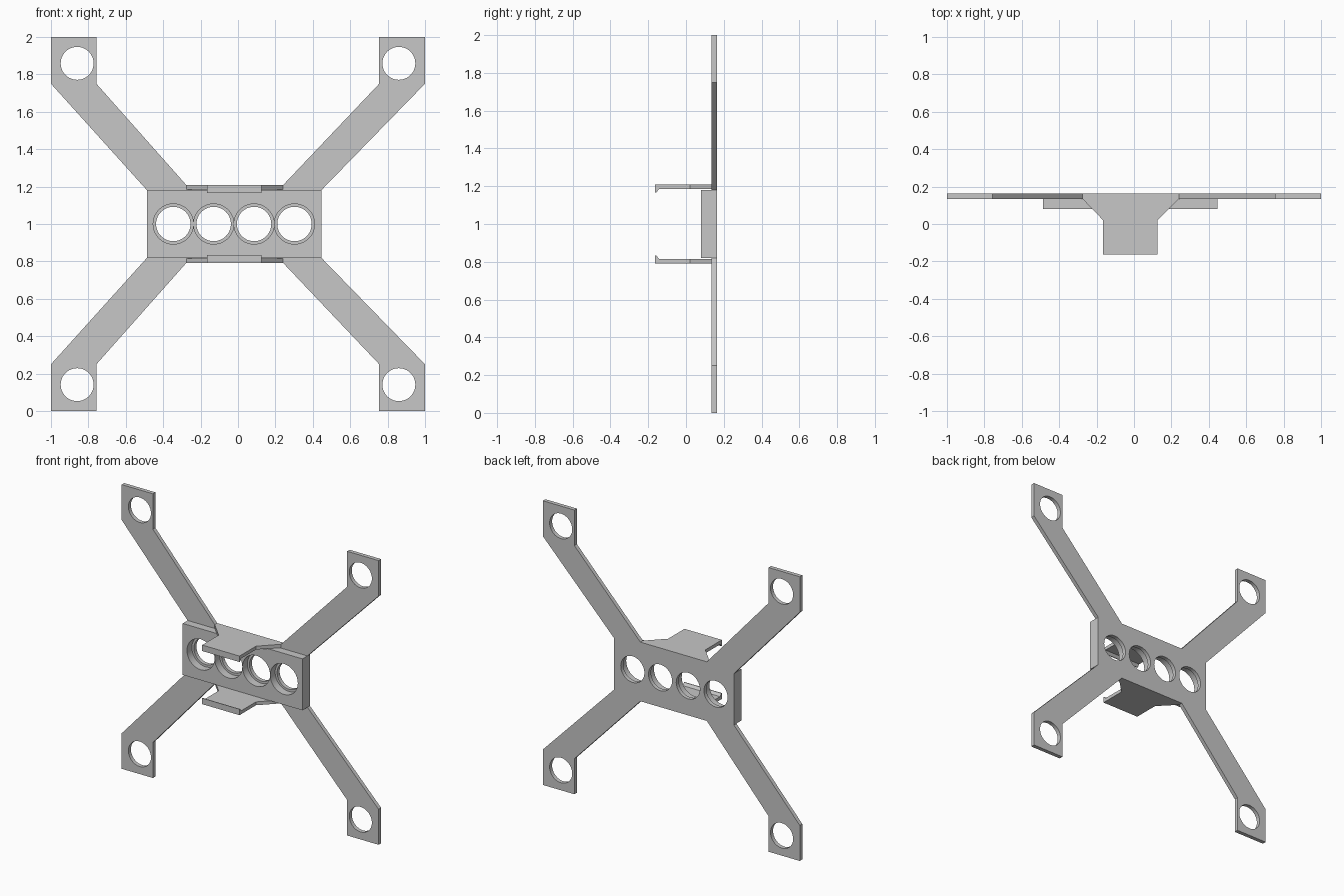
import bpy
import bmesh
from math import cos, sin, pi, radians

cube = bpy.data.objects.get("Cube")
if cube:
    bpy.data.objects.remove(cube)

grey = bpy.data.materials.new("light grey")
grey.use_nodes = True
colour = (0.57, 0.57, 0.57, 1)
grey.diffuse_color = colour
grey.node_tree.nodes["Principled BSDF"].inputs["Base Color"].default_value = colour

# Rotations that lay a flat profile in the front, top or side plane
PLANES = {"front": (radians(90), 0, 0), "top": (0, 0, 0),
          "side": (radians(90), 0, radians(90))}
AXIS = {"front": 1, "top": 2, "side": 0}


def circle(x, y, r, n=48):
    return [(x + r * cos(2 * pi * i / n), y + r * sin(2 * pi * i / n)) for i in range(n)]


def slab(name, outlines, plane, near, far):
    """Extrude an outline (further outlines are holes) between two depths."""
    curve = bpy.data.curves.new(name, "CURVE")
    curve.dimensions = "2D"
    curve.fill_mode = "BOTH"
    curve.extrude = abs(far - near) / 2
    for points in outlines:
        spline = curve.splines.new("POLY")
        spline.points.add(len(points) - 1)
        for p, (u, v) in zip(spline.points, points):
            p.co = (u, v, 0, 1)
        spline.use_cyclic_u = True
    obj = bpy.data.objects.new(name, curve)
    bpy.context.collection.objects.link(obj)
    obj.rotation_euler = PLANES[plane]
    obj.location[AXIS[plane]] = (near + far) / 2
    bpy.ops.object.select_all(action="DESELECT")
    obj.select_set(True)
    bpy.context.view_layer.objects.active = obj
    bpy.ops.object.convert(target="MESH")
    obj = bpy.context.object
    bm = bmesh.new()
    bm.from_mesh(obj.data)
    bmesh.ops.remove_doubles(bm, verts=bm.verts, dist=0.0001)
    bmesh.ops.recalc_face_normals(bm, faces=bm.faces)
    bm.to_mesh(obj.data)
    bm.free()
    obj.data.materials.clear()
    obj.data.materials.append(grey)
    bpy.ops.object.shade_smooth_by_angle(angle=radians(30))


MID = 1.0                         # height of the centre line
LEFT, RIGHT = -0.487, 0.446       # ends of the centre block
HALF = 0.181                      # half height of the centre block
RIM = 0.208                       # half height over the clips
BACK, FACE, FRONT = 0.163, 0.135, 0.08
sockets = [-0.346 + 0.216 * i for i in range(4)]

# Back plate: four arms with end pads, drawn as one outline
top = [(LEFT, MID + HALF), (-1, 1.75), (-1, 2), (-0.757, 2), (-0.757, 1.75),
       (-0.276, MID + RIM), (0.241, MID + RIM), (0.755, 1.75), (0.755, 2),
       (1, 2), (1, 1.75), (RIGHT, MID + HALF)]
bottom = [(x, 2 * MID - z) for x, z in reversed(top)]
holes = [circle(x, MID, 0.092) for x in sockets]
holes += [circle(x, z, 0.088) for x in (-0.86, 0.86) for z in (0.141, 1.859)]
slab("back_plate_with_arms", [top + bottom] + holes, "front", FACE, BACK)

# Centre block with four wider sockets
block = [(LEFT, MID - HALF), (RIGHT, MID - HALF), (RIGHT, MID + HALF), (LEFT, MID + HALF)]
slab("centre_block", [block] + [circle(x, MID, 0.1075) for x in sockets],
     "front", FRONT, FACE)

# Upper and lower clips, each with a small hooked lip
clip = [(-0.276, FACE), (-0.165, 0.02), (-0.165, -0.163),
        (0.126, -0.163), (0.126, 0.02), (0.241, FACE)]
for side, s in (("upper", 1), ("lower", -1)):
    inner, outer, tip = (MID + s * d for d in (0.184, RIM, 0.166))
    slab(side + "_clip", [clip], "top", inner, outer)
    slab(side + "_clip_lip", [[(-0.163, inner), (-0.163, tip), (-0.158, tip), (-0.143, inner)]],
         "side", -0.165, 0.126)
